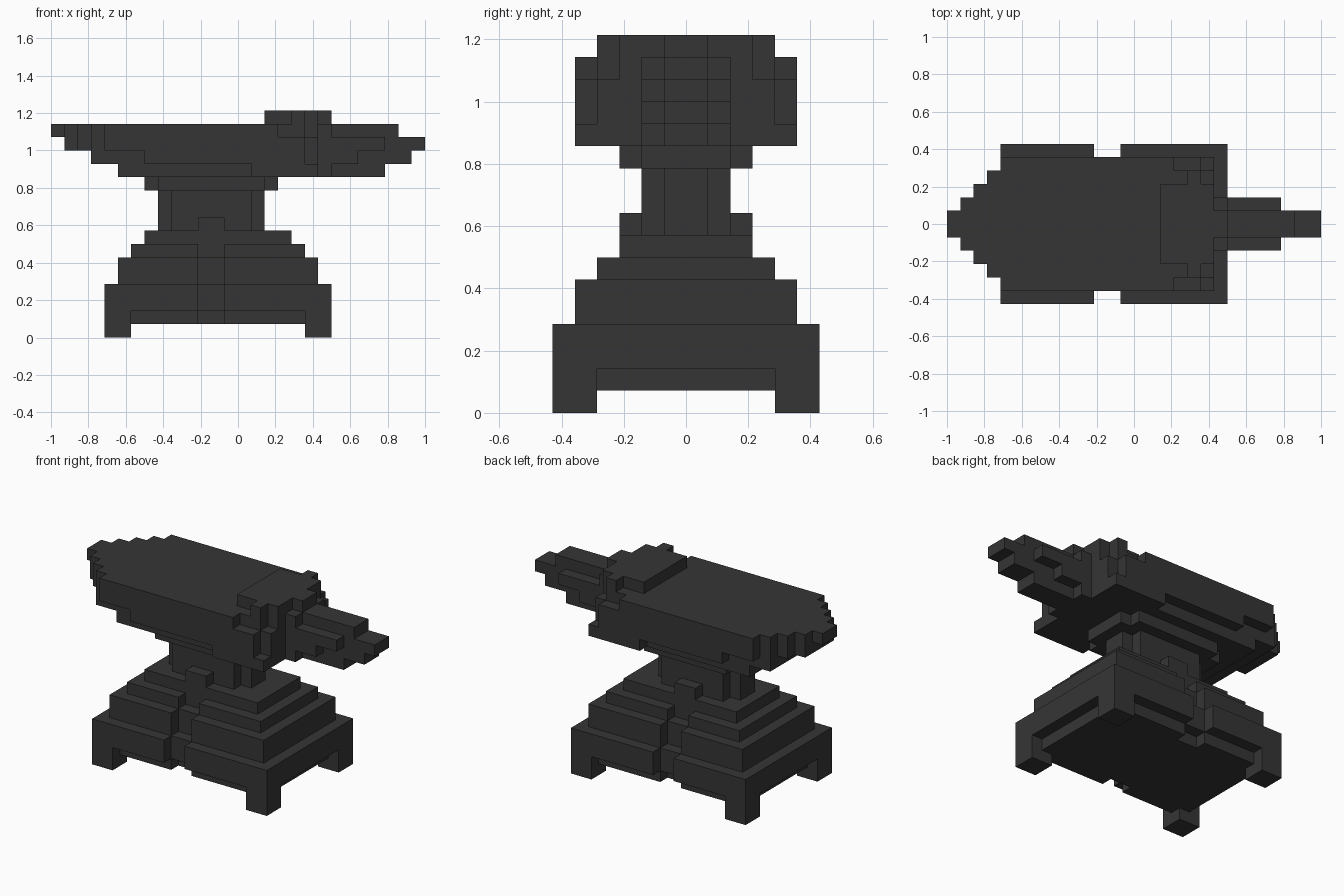
import bpy, bmesh
from mathutils import Vector

if "Cube" in bpy.data.objects:
    bpy.data.objects.remove(bpy.data.objects["Cube"])

U = 1 / 14  # one block of the blocky grid

iron = bpy.data.materials.new("dark iron")
iron.diffuse_color = (0.036, 0.036, 0.036, 1)
iron.use_nodes = True
iron.node_tree.nodes["Principled BSDF"].inputs["Base Color"].default_value = iron.diffuse_color


def cells(x0, x1, y0, y1, z0, z1):
    """Grid cells of one box, mirrored front to back."""
    return {(x, s, z) for x in range(x0, x1) for y in range(y0, y1)
            for s in (y, -y - 1) for z in range(z0, z1)}


def part(name, solids, cuts=()):
    """Union of boxes minus cuts, skinned with outer faces only."""
    vox = set().union(*(cells(*b) for b in solids))
    for c in cuts:
        vox -= cells(*c)
    bm = bmesh.new()
    verts = {}

    def vert(p):
        if p not in verts:
            verts[p] = bm.verts.new(Vector(p) * U)
        return verts[p]

    for c in sorted(vox):
        for axis in range(3):
            a, b = (axis + 1) % 3, (axis + 2) % 3
            for side in (0, 1):
                n = list(c)
                n[axis] += 1 if side else -1
                if tuple(n) in vox:
                    continue
                quad = []
                for da, db in ((0, 0), (1, 0), (1, 1), (0, 1)):
                    p = list(c)
                    p[axis] += side
                    p[a] += da
                    p[b] += db
                    quad.append(vert(tuple(p)))
                bm.faces.new(quad if side else quad[::-1])
    # merge coplanar squares into large flat faces
    bmesh.ops.dissolve_limit(bm, angle_limit=0.01, verts=bm.verts[:], edges=bm.edges[:])
    me = bpy.data.meshes.new(name)
    bm.to_mesh(me)
    bm.free()
    me.materials.append(iron)
    ob = bpy.data.objects.new(name, me)
    bpy.context.collection.objects.link(ob)
    return ob


# stepped base with corner feet, a groove down front and back, and a small lug
part("stepped_base", [
    (-10, -8, 4, 6, 0, 2), (5, 7, 4, 6, 0, 2),
    (-9, 6, 0, 5, 1, 2),
    (-10, 7, 0, 6, 2, 4),
    (-9, 6, 0, 5, 4, 6),
    (-8, 5, 0, 4, 6, 7),
    (-7, 4, 0, 3, 7, 8),
    (-3, -1, 2, 3, 8, 9),
], [(-3, -1, 4, 5, 1, 2), (-3, -1, 5, 6, 2, 4),
    (-3, -1, 4, 5, 4, 6), (-3, -1, 3, 4, 6, 7)])

# waist and the collar above it, both with notched corners
part("waist", [(-6, 2, 0, 1, 8, 11), (-5, 1, 0, 2, 8, 11)])
part("collar", [(-7, 3, 0, 2, 11, 12), (-6, 2, 0, 3, 11, 12)])

# anvil body: layers taper to a rounded nose and shrink towards the bottom
body = []
for z, nose, wide in ((12, -9, 1), (13, -11, -7), (14, -13, -10), (15, -14, -10)):
    for half in range(1, 6):
        start = max(nose, -15 + half)
        if half == 5:
            start = max(start, wide)
        body.append((start, 5, 0, half, z, z + 1))
body += [(5, 6, 0, 5, 12, 13), (5, 6, 0, 4, 13, 15),
         (5, 6, 0, 3, 15, 16), (6, 7, 0, 2, 12, 16)]
# raised pad on the horn end
body += [(2, 6, 0, 3, 16, 17), (4, 5, 3, 4, 16, 17), (6, 7, 0, 1, 16, 17)]
part("anvil_body", body, [(3, 5, 4, 5, 15, 16)])

# stepped horn
part("horn", [
    (7, 11, 0, 1, 12, 13), (7, 13, 0, 1, 13, 14),
    (7, 14, 0, 1, 14, 15), (7, 12, 0, 1, 15, 16),
    (7, 9, 1, 2, 13, 14), (7, 11, 1, 2, 14, 15),
])
